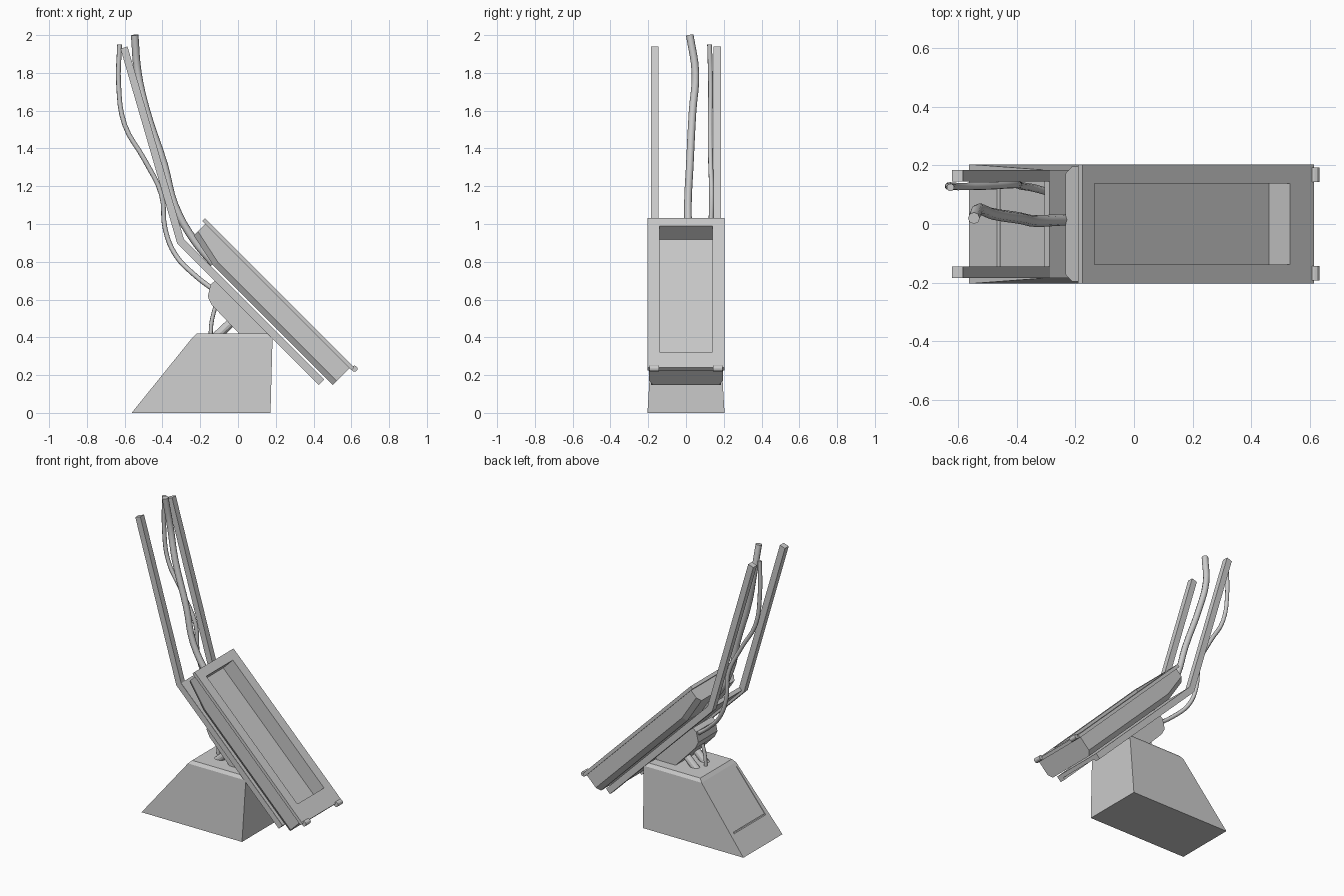
import bpy, bmesh
from math import cos, sin, pi
from mathutils import Vector

if "Cube" in bpy.data.objects:
    bpy.data.objects.remove(bpy.data.objects["Cube"])

R = 0.70711


def tilt(s, t, y=0.0):
    """Point on the 45 degree panel: s runs down the slope, t is height off its face."""
    return (R * (s + t) + 0.4275, y, R * (t - s) + 0.4275)


def loft(name, rings):
    """Closed solid skinned through rings of equal point count."""
    bm = bmesh.new()
    vs = [[bm.verts.new(p) for p in ring] for ring in rings]
    n = len(vs[0])
    for a, b in zip(vs, vs[1:]):
        for i in range(n):
            j = (i + 1) % n
            bm.faces.new((a[i], a[j], b[j], b[i]))
    bm.faces.new(vs[0])
    bm.faces.new(vs[-1])
    bmesh.ops.recalc_face_normals(bm, faces=bm.faces)
    me = bpy.data.meshes.new(name)
    bm.to_mesh(me)
    bm.free()
    ob = bpy.data.objects.new(name, me)
    bpy.context.collection.objects.link(ob)
    return ob


def prism(name, pts, y0, y1):
    """Extrude an x-z outline along y."""
    return loft(name, [[(p[0], y, p[-1]) for p in pts] for y in (y0, y1)])


def tilted_box(name, s0, s1, t0, t1, y):
    pts = [tilt(s0, t0), tilt(s1, t0), tilt(s1, t1), tilt(s0, t1)]
    return prism(name, pts, -y, y)


def cut(ob, cutter):
    m = ob.modifiers.new("cut", 'BOOLEAN')
    m.operation = 'DIFFERENCE'
    m.solver = 'EXACT'
    m.object = cutter
    bpy.context.view_layer.objects.active = ob
    bpy.ops.object.modifier_apply(modifier=m.name)


def rod(name, p0, p1, r, sides=12):
    p0, p1 = Vector(p0), Vector(p1)
    q = (p1 - p0).to_track_quat('Z', 'Y')
    ring = [q @ Vector((r * cos(2 * pi * i / sides), r * sin(2 * pi * i / sides), 0))
            for i in range(sides)]
    return loft(name, [[p + v for v in ring] for p in (p0, p1)])


def cable(name, pts, r):
    cu = bpy.data.curves.new(name, 'CURVE')
    cu.dimensions = '3D'
    cu.bevel_depth = r
    cu.bevel_resolution = 2
    cu.use_fill_caps = True
    cu.resolution_u = 4
    sp = cu.splines.new('BEZIER')
    sp.bezier_points.add(len(pts) - 1)
    for bp, p in zip(sp.bezier_points, pts):
        bp.co = p
        bp.handle_left_type = bp.handle_right_type = 'AUTO'
    ob = bpy.data.objects.new(name, cu)
    bpy.context.collection.objects.link(ob)
    return ob


# Tapered floor base with a chamfered top and a sunken rear hatch
levels = [(-0.563, 0.172, 0.204, 0), (-0.24, 0.183, 0.18, 0.40), (-0.22, 0.156, 0.165, 0.42)]
base = loft("base", [[(a, -w, z), (b, -w, z), (b, w, z), (a, w, z)] for a, b, w, z in levels])
hatch = prism("hatch_cutter", [(-0.50, 0.128), (-0.28, 0.40), (-0.244, 0.371), (-0.452, 0.113)],
              -0.165, 0.165)
hatch.hide_render = True
hatch_pts = [(-0.46, 0.1276), (-0.25, 0.3876), (-0.242, 0.381), (-0.452, 0.121)]
cut(base, hatch)
prism("hatch_panel", [(-0.4585, 0.1235), (-0.2525, 0.3785), (-0.23, 0.36), (-0.436, 0.105)],
      -0.165, 0.165)

# Tilted cabinet body: chamfered lower edges and raised upper end
body_rings = []
for s, side, low in [(-0.83, -0.075, -0.106), (-0.643, -0.115, -0.146), (0.25, -0.115, -0.146)]:
    half = [(0.196, -0.02), (0.196, side), (0.172, low)]
    section = half + [(-y, t) for y, t in reversed(half)]
    body_rings.append([tilt(s, t, y) for y, t in section])
body = loft("cabinet_body", body_rings)

# Face frame, with a deep rectangular window recess cut through into the body
face = tilted_box("face_frame", -0.853, 0.265, -0.021, 0, 0.204)
window = tilted_box("window_cutter", -0.795, 0.148, -0.1, 0.05, 0.139)
window.hide_render = True
cut(face, window)
cut(body, window)
for c in (hatch, window):
    bpy.data.objects.remove(c)

# Backing plate, then the mirrored pairs: bent rails and lower stop pegs
tilted_box("backing_plate", -0.855, 0.197, -0.182, -0.157, 0.184)
rail = [tilt(0.197, -0.197), (-0.322, 0, 0.897), (-0.622, 0, 1.928),
        (-0.585, 0, 1.94), (-0.286, 0, 0.918), tilt(0.197, -0.158)]
for side, sg in (("left", -1), ("right", 1)):
    prism("rail_" + side, rail, sg * 0.146, sg * 0.185)
    rod("stop_peg_" + side, (0.617, sg * 0.143, 0.234), (0.617, sg * 0.193, 0.234), 0.016)

# Pivot housing under the plate
prism("pivot_housing", [(-0.12, 0.70), (-0.145, 0.68), (-0.16, 0.615), (-0.14, 0.573),
                        (0.01, 0.415), (0.15, 0.415), (0.15, 0.44)], -0.1, 0.1)

# Support pistons between base and housing
for i, y in enumerate((-0.05, 0.05)):
    rod("piston_sleeve_%d" % i, (-0.12, y, 0.40), (-0.04, y, 0.475), 0.024)
    rod("piston_rod_%d" % i, (-0.05, y, 0.465), (0.03, y, 0.54), 0.015)

# Cables
cable("thick_cable", [(-0.13, 0.015, 0.79), (-0.23, 0.015, 0.91), (-0.335, 0.01, 1.1),
                      (-0.39, 0.02, 1.31), (-0.485, 0.035, 1.6), (-0.53, 0.05, 1.8),
                      (-0.547, 0.02, 2.0)], 0.02)
cable("thin_cable", [(-0.12, 0.07, 0.645), (-0.23, 0.09, 0.73), (-0.33, 0.12, 0.835),
                     (-0.385, 0.13, 0.97), (-0.405, 0.135, 1.155), (-0.495, 0.13, 1.34),
                     (-0.60, 0.128, 1.525), (-0.632, 0.13, 1.74), (-0.627, 0.125, 1.95)], 0.013)
cable("base_cable", [(-0.145, 0.0, 0.41), (-0.14, 0.0, 0.48), (-0.115, 0.0, 0.58)], 0.011)
